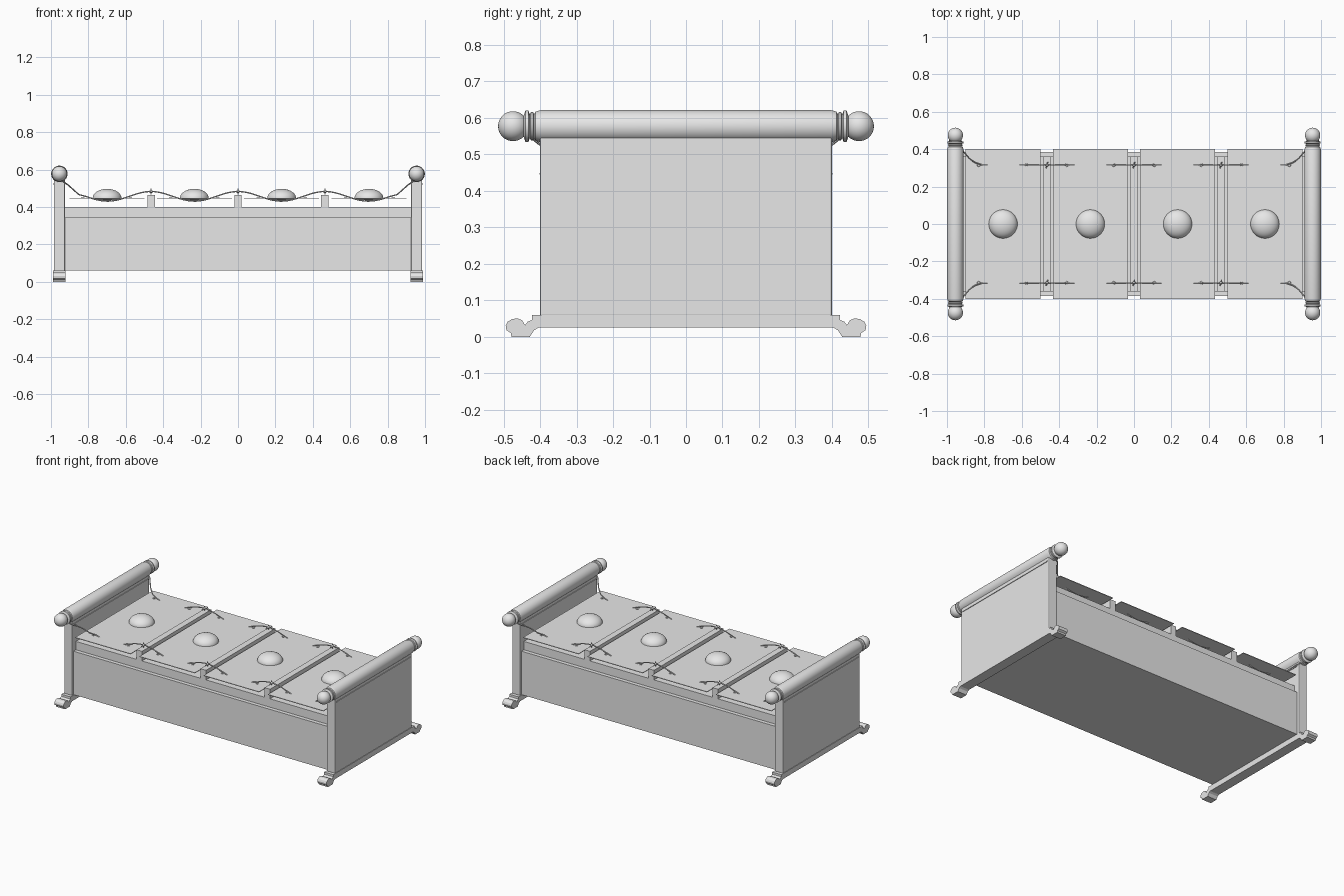
import bpy, bmesh, math
from mathutils import Vector

cube = bpy.data.objects.get("Cube")
if cube:
    bpy.data.objects.remove(cube, do_unlink=True)

GREY = (0.8, 0.8, 0.8, 1.0)
mat = bpy.data.materials.new("light grey")
mat.use_nodes = True
mat.diffuse_color = GREY
mat.node_tree.nodes["Principled BSDF"].inputs["Base Color"].default_value = GREY


def finish(name, bm, smooth=False):
    bmesh.ops.recalc_face_normals(bm, faces=bm.faces)
    mesh = bpy.data.meshes.new(name)
    bm.to_mesh(mesh)
    bm.free()
    ob = bpy.data.objects.new(name, mesh)
    bpy.context.collection.objects.link(ob)
    mesh.materials.append(mat)
    if smooth:
        activate(ob)
        bpy.ops.object.shade_smooth_by_angle(angle=math.radians(35))
    return ob


def activate(ob):
    bpy.ops.object.select_all(action='DESELECT')
    ob.select_set(True)
    bpy.context.view_layer.objects.active = ob


def box(name, x, y, z, bevel=0):
    """Box from (min, max) pairs."""
    bm = bmesh.new()
    bmesh.ops.create_cube(bm, size=1)
    for v in bm.verts:
        v.co = [(a + b) / 2 + c * (b - a) for (a, b), c in zip((x, y, z), v.co)]
    if bevel:
        bmesh.ops.bevel(bm, geom=bm.edges[:], offset=bevel, segments=2,
                        affect='EDGES', profile=0.5)
    return finish(name, bm)


def lathe(name, profile, centre, axis, steps=40):
    """Spin (radius, distance) points about a line through centre."""
    side = Vector((1, 0, 0))
    axis = Vector(axis)
    bm = bmesh.new()
    verts = [bm.verts.new(Vector(centre) + side * r + axis * d) for r, d in profile]
    edges = [bm.edges.new(p) for p in zip(verts, verts[1:])]
    bmesh.ops.spin(bm, geom=verts + edges, cent=centre, axis=axis,
                   angle=math.tau, steps=steps)
    bmesh.ops.remove_doubles(bm, verts=bm.verts, dist=0.0003)
    return finish(name, bm, True)


def cord(name, points, radius=0.0035, cyclic=False):
    curve = bpy.data.curves.new(name, 'CURVE')
    curve.dimensions = '3D'
    curve.bevel_depth = radius
    curve.bevel_resolution = 1
    curve.use_fill_caps = True
    spline = curve.splines.new('POLY')
    spline.points.add(len(points) - 1)
    for p, co in zip(spline.points, points):
        p.co = (*co, 1)
    spline.use_cyclic_u = cyclic
    curve.materials.append(mat)
    ob = bpy.data.objects.new(name, curve)
    bpy.context.collection.objects.link(ob)
    activate(ob)
    bpy.ops.object.convert(target='MESH')
    bpy.ops.object.shade_smooth_by_angle(angle=math.radians(50))


def ring(name, centre, r, u, v, radius):
    c, u, v = Vector(centre), Vector(u), Vector(v)
    cord(name, [c + r * (u * math.cos(a) + v * math.sin(a))
                for a in (math.tau * i / 20 for i in range(20))], radius, True)


# Chest with a ledge below its recessed upper rail
box("chest", (-0.925, 0.925), (-0.385, 0.385), (0.06, 0.345))
box("upper_rail", (-0.925, 0.925), (-0.36, 0.36), (0.345, 0.40))
for name, x in (("right", -0.465), ("middle", 0), ("left", 0.465)):
    box(name + "_divider", (x - 0.02, x + 0.02), (-0.36, 0.36), (0.40, 0.463))

# Thin seat pads, each with a button dome
dome = [(0, -0.012), (0.045, -0.010), (0.070, -0.004)]
dome += [(0.077 * math.cos(t), 0.050 * math.sin(t))
         for t in (math.pi / 2 * i / 10 for i in range(11))]
for i in range(4):
    x = -0.7 + i * 1.4 / 3
    box(f"seat_pad_{i + 1}", (x - 0.201, x + 0.201), (-0.402, 0.402), (0.445, 0.449))
    lathe(f"pad_button_{i + 1}", dome, (x, 0, 0.447), (0, 0, 1))

# Scrolled foot outline, half of it
foot = [(0.422, 0.06), (0.422, 0.046), (0.434, 0.041), (0.441, 0.032), (0.449, 0.045),
        (0.460, 0.050), (0.476, 0.049), (0.489, 0.041), (0.494, 0.030), (0.492, 0.018),
        (0.480, 0.010), (0.478, 0), (0.428, 0), (0.416, 0.018), (0.404, 0.025)]
# Turned bolster end: collar, disc, neck, then ball
turned = [(0, 0), (0.044, 0), (0.044, 0.398), (0.040, 0.412), (0.033, 0.416),
          (0.033, 0.428), (0.043, 0.432), (0.043, 0.440), (0.028, 0.445)]
turned += [(0.041 * math.sin(t), 0.474 - 0.041 * math.cos(t))
           for t in (math.radians(40 + 14 * i) for i in range(11))]

for side, s in (("right", -1), ("left", 1)):
    cx = s * 0.955
    inner, outer = s * 0.925, s * 0.985
    span = (min(inner, outer), max(inner, outer))
    box(side + "_end_panel", span, (-0.40, 0.40), (0.055, 0.555), 0.006)
    trim = sorted((s * 0.921, s * 0.989))
    box(side + "_end_trim", trim, (-0.385, 0.385), (0.520, 0.526))

    # Foot beam
    bm = bmesh.new()
    outline = foot + [(-y, z) for y, z in reversed(foot)]
    face = bm.faces.new([bm.verts.new((cx - 0.033, y, z)) for y, z in outline])
    grown = bmesh.ops.extrude_face_region(bm, geom=[face])
    bmesh.ops.translate(bm, vec=(0.066, 0, 0),
                        verts=[g for g in grown["geom"] if isinstance(g, bmesh.types.BMVert)])
    finish(side + "_foot_beam", bm)

    # Bolster, both halves in one profile
    both = [(r, -d) for r, d in reversed(turned[2:])] + turned[2:]
    lathe(side + "_bolster", both, (cx, 0, 0.577), (0, 1, 0))

# Cords along the front and back, weaving through the pads and over the dividers
for label, f in (("front", -1), ("back", 1)):
    y = f * 0.315
    points = []
    for i in range(-36, 37):
        x = i * 0.0225
        z = 0.457 + 0.026 * math.cos(math.tau * x / 0.465)
        points.append((x, y, z))
    tail = [(0.85, f * 0.328, 0.466), (0.88, f * 0.350, 0.492),
            (0.905, f * 0.380, 0.515), (0.925, f * 0.404, 0.530), (0.945, f * 0.420, 0.543)]
    points = [(-a, b, c) for a, b, c in reversed(tail)] + points + tail
    cord(label + "_cord", points)
    for s in (-1, 1):
        ring(f"{label}_cord_wrap_{s}", (s * 0.955, f * 0.422, 0.577), 0.035,
             (1, 0, 0), (0, 0, 1), 0.005)

    # Eyelets in the pads
    for x in (-0.83, -0.575, -0.36, -0.108, 0.108, 0.36, 0.575, 0.83):
        ring(f"{label}_eyelet", (x, y, 0.450), 0.007, (1, 0, 0), (0, 1, 0), 0.002)

    # Knots with short loose ends
    for x in (-0.465, 0, 0.465):
        bm = bmesh.new()
        bmesh.ops.create_uvsphere(bm, u_segments=12, v_segments=8, radius=0.008)
        bmesh.ops.translate(bm, verts=bm.verts, vec=(x, y, 0.483))
        finish(label + "_knot", bm, True)
        cord(label + "_knot_ends", [(x - 0.006, y - 0.016, 0.476), (x, y, 0.484),
                                    (x + 0.004, y + 0.016, 0.476)], 0.003)
        cord(label + "_knot_tip", [(x, y, 0.468), (x, y, 0.498)], 0.003)
